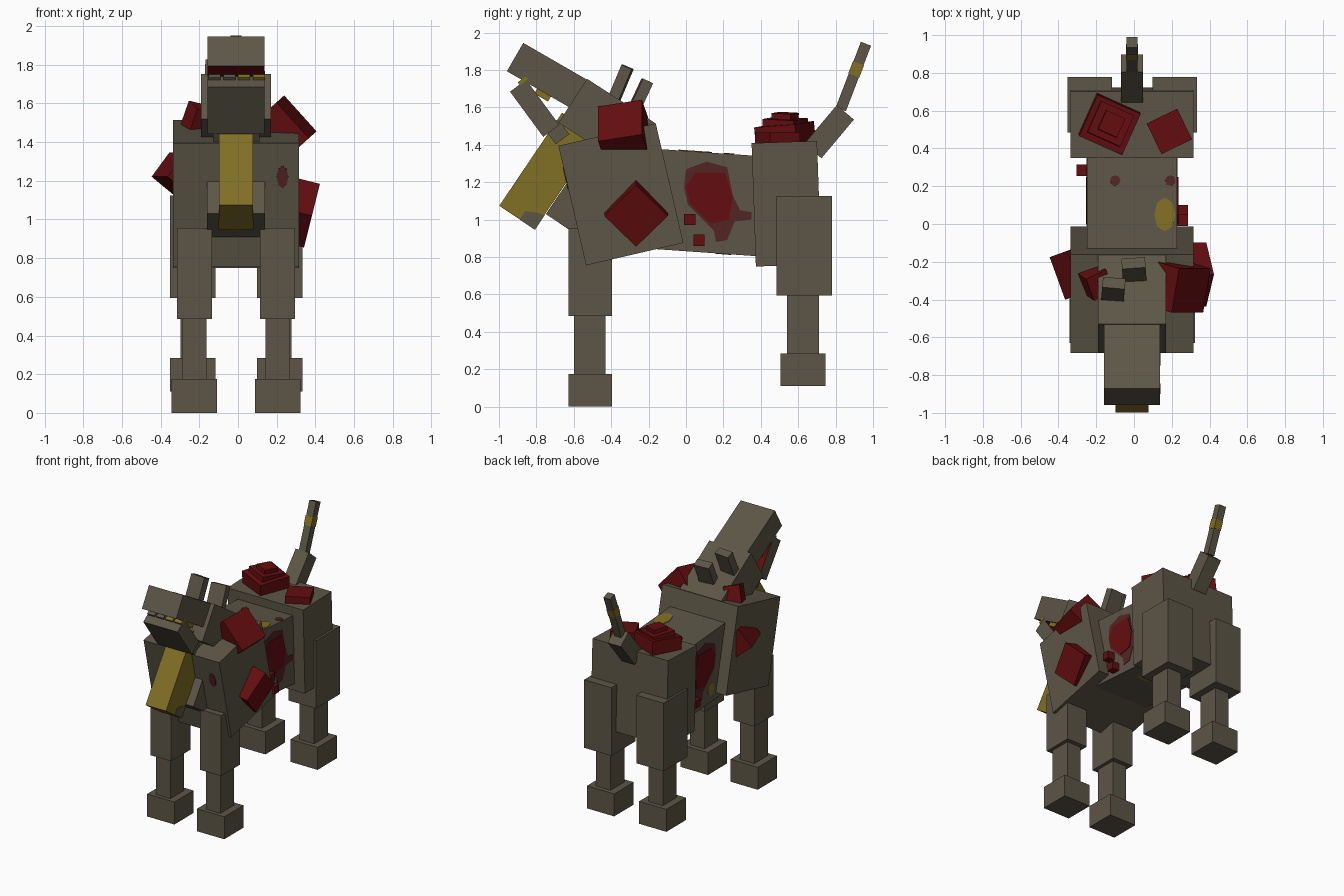
import bpy, bmesh
from math import radians
from mathutils import Vector, Matrix, Euler

cube = bpy.data.objects.get("Cube")
if cube:
    bpy.data.objects.remove(cube, do_unlink=True)


def material(name, rgb):
    m = bpy.data.materials.new(name)
    m.use_nodes = True
    m.diffuse_color = (*rgb, 1)
    m.node_tree.nodes["Principled BSDF"].inputs["Base Color"].default_value = (*rgb, 1)
    return m


HIDE = material("olive grey hide", (0.107, 0.093, 0.061))
RED = material("dark red crystal", (0.127, 0.004, 0.005))
SORE = material("dull red sore", (0.088, 0.018, 0.017))
YELLOW = material("mustard yellow", (0.22, 0.16, 0.018))
CX = -0.01  # body centre line


def finish(name, bm, mats):
    bmesh.ops.recalc_face_normals(bm, faces=bm.faces)
    me = bpy.data.meshes.new(name)
    bm.to_mesh(me)
    bm.free()
    for m in mats:
        me.materials.append(m)
    ob = bpy.data.objects.new(name, me)
    bpy.context.collection.objects.link(ob)
    return ob


def box(name, loc, size, rot=(0, 0, 0), mat=HIDE, inner=0):
    """Box; inner = +1 or -1 paints the upper or lower face red."""
    bm = bmesh.new()
    bmesh.ops.create_cube(bm, size=1, matrix=Matrix.Diagonal((*size, 1)))
    bm.normal_update()
    for f in bm.faces:
        if inner and f.normal.z * inner > 0.9:
            f.material_index = 1
    ob = finish(name, bm, [mat, RED])
    ob.location = loc
    ob.rotation_euler = Euler([radians(a) for a in rot])
    return ob


def side_plate(name, pts, x, depth, mat):
    """Thin painted outline in the side plane, raised outward from x."""
    bm = bmesh.new()
    face = bm.faces.new([bm.verts.new((x, y, z)) for y, z in pts])
    ext = bmesh.ops.extrude_face_region(bm, geom=[face])
    verts = [v for v in ext["geom"] if isinstance(v, bmesh.types.BMVert)]
    bmesh.ops.translate(bm, verts=verts, vec=(depth, 0, 0))
    return finish(name, bm, [mat])


def spot(name, loc, rx, ry, rot, mat):
    """Thin oval patch."""
    bm = bmesh.new()
    bmesh.ops.create_cone(bm, cap_ends=True, segments=8, radius1=1, radius2=1, depth=0.008)
    bmesh.ops.scale(bm, vec=(rx, ry, 1), verts=bm.verts)
    ob = finish(name, bm, [mat])
    ob.location = loc
    ob.rotation_euler = Euler([radians(a) for a in rot])


# Body
box("chest", (CX, -0.348, 1.135), (0.652, 0.534, 0.656), (13, 0, 0))
box("torso", (CX, 0.1, 1.092), (0.475, 0.62, 0.535), (-4, 0, 0))
box("hips", (CX, 0.537, 1.085), (0.652, 0.35, 0.66), (2, 0, 0))
box("neck", (CX, -0.485, 1.153), (0.3, 0.3, 0.5), (-34, 0, 0))

# Legs
for side, label in ((1, "left"), (-1, "right")):
    x = CX + side * 0.215
    box(f"{label}_front_thigh", (x, -0.512, 0.72), (0.18, 0.235, 0.47))
    box(f"{label}_front_shin", (x, -0.515, 0.33), (0.125, 0.17, 0.32))
    box(f"{label}_front_foot", (x, -0.512, 0.0875), (0.235, 0.235, 0.175))
    x = CX + side * 0.225
    box(f"{label}_hind_thigh", (x, 0.632, 0.86), (0.235, 0.295, 0.53))
    box(f"{label}_hind_shin", (x, 0.625, 0.44), (0.125, 0.17, 0.32))
    box(f"{label}_hind_foot", (x, 0.625, 0.1975), (0.235, 0.24, 0.175))

# Head
box("skull", (CX, -0.423, 1.517), (0.36, 0.435, 0.28), (-33, 0, 0))
box("snout", (CX, -0.732, 1.764), (0.295, 0.42, 0.175), (-30, 0, 0), inner=-1)
box("lower_jaw", (CX, -0.809, 1.595), (0.295, 0.3, 0.107), (-53.7, 0, 0), inner=1)
box("jaw_hinge", (CX, -0.69, 1.47), (0.24, 0.1, 0.09), (-53.7, 0, 0))
box("tongue", (CX, -0.736, 1.259), (0.176, 0.228, 0.6), (-34, 0, 0), YELLOW)
box("right_ear", (-0.11, -0.355, 1.715), (0.12, 0.06, 0.22), (-23, 0, -5))
box("left_ear", (0.0, -0.245, 1.66), (0.125, 0.06, 0.18), (-25, 0, 4))

# Teeth: front row on the jaw tip, back row under the snout
for i in range(4):
    tooth = HIDE if i < 2 else YELLOW
    box(f"front_tooth_{i + 1}", (-0.122 + i * 0.077, -0.872, 1.742),
        (0.062, 0.02, 0.055), (-53.7, 0, 0), tooth)
box("back_teeth", (CX, -0.762, 1.674), (0.27, 0.085, 0.05), (-30, 0, 0), YELLOW)

# Tail
box("tail_base", (CX, 0.765, 1.47), (0.115, 0.12, 0.27), (-40, 0, 0))
box("tail_tip", (CX, 0.895, 1.765), (0.058, 0.058, 0.375), (-21, 0, 0))
box("tail_patch", (CX, 0.91, 1.804), (0.063, 0.063, 0.07), (-21, 0, 0), YELLOW)

# Crystals growing from the shoulders
box("left_shoulder_crystal", (0.23, -0.33, 1.465), (0.25, 0.24, 0.2), (13, 48, 0), RED)
box("left_chest_crystal", (0.3, -0.267, 1.04), (0.17, 0.24, 0.24), (45, 14, 0), RED)
box("right_chest_crystal", (-0.3, -0.25, 1.235), (0.16, 0.24, 0.16), (0, 38, 20), RED)
box("right_shoulder_crystal", (-0.2, -0.31, 1.52), (0.12, 0.13, 0.13), (20, 12, 25), RED)

# Crystals growing from the hips and flanks
box("hip_crystal_base", (-0.13, 0.53, 1.445), (0.25, 0.24, 0.13), (4, 4, -24), RED)
box("hip_crystal_step", (-0.125, 0.53, 1.51), (0.19, 0.18, 0.06), (-3, 4, -24), RED)
box("hip_crystal_top", (-0.12, 0.53, 1.545), (0.11, 0.11, 0.05), (-3, 4, -24), RED)
box("small_hip_crystal", (0.187, 0.49, 1.42), (0.18, 0.18, 0.09), (0, 0, 26), RED)
for i, (x, y, z) in enumerate(((0.245, 0.02, 1.0), (0.245, 0.07, 0.89), (-0.265, 0.285, 0.92))):
    box(f"flank_crystal_{i + 1}", (x, y, z), (0.08, 0.06, 0.06), mat=RED)

# Wounds on both flanks
outer = [(0, 1.27), (0.11, 1.31), (0.22, 1.28), (0.25, 1.13), (0.29, 1.05), (0.35, 1.04),
         (0.35, 1.0), (0.26, 0.99), (0.22, 0.89), (0.16, 0.88), (0.15, 0.94), (0.01, 1.08),
         (-0.01, 1.17)]
inner = [(0.05, 1.25), (0.21, 1.25), (0.25, 1.12), (0.23, 1.0), (0.13, 0.98),
         (0.02, 1.09), (0.0, 1.18)]
for side, label in ((1, "left"), (-1, "right")):
    x = CX + side * 0.237
    side_plate(f"{label}_wound_edge", outer, x, side * 0.004, SORE)
    side_plate(f"{label}_wound_core", inner, x, side * 0.008, RED)
    # Bare corner at the tip of the tongue
    corner = [(-0.807, 0.946), (-0.89, 1.0), (-0.86, 1.045), (-0.81, 1.04), (-0.755, 1.024)]
    side_plate(f"{label}_tongue_patch", corner, CX + side * 0.087, side * 0.004, HIDE)

# Painted spots
spot("chest_spot", (0.23, -0.642, 1.22), 0.03, 0.06, (103, 0, 0), SORE)
spot("back_spot_yellow", (0.163, 0.05, 1.364), 0.056, 0.09, (-4, 0, 0), YELLOW)
spot("back_spot_right", (-0.1, 0.23, 1.351), 0.028, 0.028, (-4, 0, 0), SORE)
spot("back_spot_left", (0.193, 0.23, 1.351), 0.028, 0.028, (-4, 0, 0), SORE)
spot("belly_spot", (0.06, 0.2, 0.818), 0.07, 0.04, (-4, 0, 0), YELLOW)
spot("flank_spot", (-0.247, 0.05, 0.93), 0.05, 0.04, (0, 90, 0), YELLOW)
